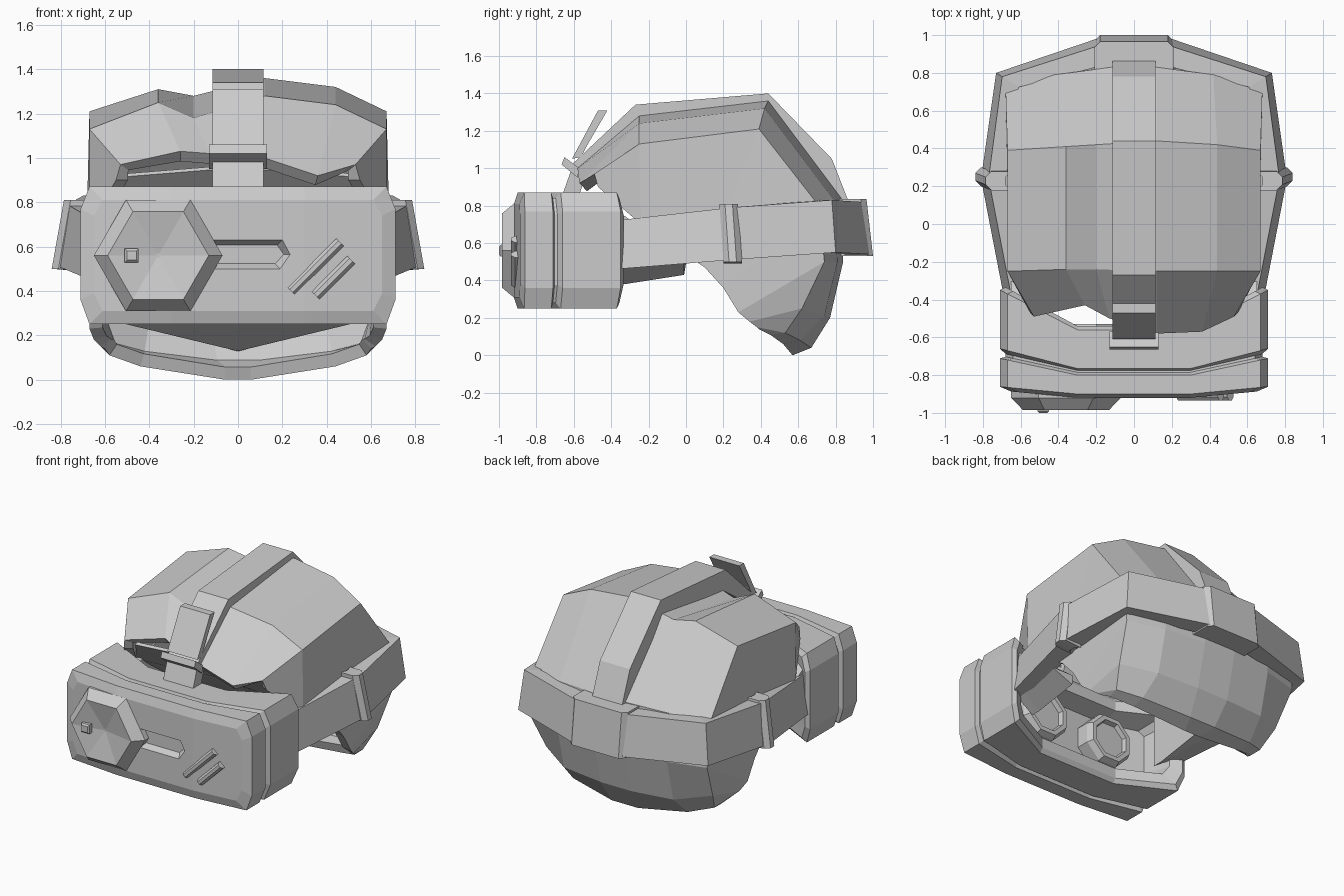
import bpy, bmesh, math
from mathutils import Vector

if "Cube" in bpy.data.objects:
    bpy.data.objects.remove(bpy.data.objects["Cube"], do_unlink=True)

grey = bpy.data.materials.new("plain_grey")
grey.use_nodes = True
grey.diffuse_color = (0.6, 0.6, 0.6, 1)
grey.node_tree.nodes["Principled BSDF"].inputs["Base Color"].default_value = (0.6, 0.6, 0.6, 1)


def build(name, verts, faces, fix_normals=True):
    mesh = bpy.data.meshes.new(name)
    mesh.from_pydata([tuple(v) for v in verts], [], faces)
    if fix_normals:
        bm = bmesh.new()
        bm.from_mesh(mesh)
        bmesh.ops.recalc_face_normals(bm, faces=bm.faces)
        bm.to_mesh(mesh)
        bm.free()
    mesh.materials.append(grey)
    obj = bpy.data.objects.new(name, mesh)
    bpy.context.collection.objects.link(obj)
    return obj


def loft(name, rings, caps=None):
    """Join closed rings of equal length; caps lists the index groups of each end."""
    n = len(rings[0])
    caps = caps or [list(range(n))]
    faces = [(k * n + i, k * n + (i + 1) % n, (k + 1) * n + (i + 1) % n, (k + 1) * n + i)
             for k in range(len(rings) - 1) for i in range(n)]
    last = (len(rings) - 1) * n
    faces += caps + [[i + last for i in c] for c in caps]
    return build(name, [p for r in rings for p in r], faces)


def sheet(name, rows):
    """Join open rows, running from -x to +x, into an upward facing sheet."""
    n = len(rows[0])
    faces = [(i * n + j, i * n + j + 1, (i + 1) * n + j + 1, (i + 1) * n + j)
             for i in range(len(rows) - 1) for j in range(n - 1)]
    return build(name, [p for r in rows for p in r], faces, fix_normals=False)


def thicken(obj, amount):
    shell = obj.modifiers.new("thickness", 'SOLIDIFY')
    shell.thickness = amount
    shell.offset = -1


def side_prism(name, outline, x0, x1):
    return loft(name, [[(x, y, z) for y, z in outline] for x in (x0, x1)])


def polygon(cx, cz, r, sides, y, turn=0.0):
    return [(cx + r * math.cos(math.tau * i / sides + turn), y,
             cz + r * math.sin(math.tau * i / sides + turn)) for i in range(sides)]


# Headset body: bowed rings from the front face, over the groove, to the hollow back
def body_ring(inset, y_mid, y_side):
    half, top, low = 0.67 - inset, 0.87 - inset, 0.25 + inset
    right = [(0.3, top), (half, top), (half + 0.04, 0.77 - inset / 2),
             (half + 0.04, 0.36 + inset / 2), (half, low), (0.3, low)]
    ring = right + [(-x, z) for x, z in reversed(right)]
    return [(x, y_mid + (y_side - y_mid) * (abs(x) - 0.3) / 0.37, z) for x, z in ring]


steps = [(0.06, -0.92, -0.885), (0, -0.9, -0.865), (0, -0.8, -0.72), (0.03, -0.785, -0.705),
         (0.03, -0.775, -0.69), (0, -0.765, -0.67), (0, -0.56, -0.37), (0.03, -0.54, -0.34),
         (0.1, -0.54, -0.35), (0.14, -0.66, -0.55)]
body = loft("headset_body", [body_ring(*s) for s in steps],
            [list(range(6)), list(range(6, 12)), [0, 5, 6, 11]])

# Recessed slot with sloping walls in the front face
slot = [(-0.18, 0.065), (0.2, 0.065), (0.235, 0), (0.19, -0.065), (-0.18, -0.065)]
cutter = loft("slot_cutter", [[(x * sx, y, 0.565 + z * sz) for x, z in slot]
                              for y, sx, sz in ((-0.95, 1.05, 1.25), (-0.92, 1, 1), (-0.88, 0.88, 0.65))])
cutter.hide_render = True
cutter.hide_viewport = True
cut = body.modifiers.new("slot", 'BOOLEAN')
cut.operation = 'DIFFERENCE'
cut.solver = 'EXACT'
cut.object = cutter

# Hexagonal dish and its small knob
hexes = [(0.29, -0.86), (0.29, -0.92), (0.228, -0.985), (0.01, -0.945)]
loft("hex_dish", [polygon(-0.36, 0.56, r, 6, y) for r, y in hexes])
loft("dish_knob", [polygon(-0.48, 0.56, r, 4, y, math.pi / 4)
                   for r, y in ((0.044, -0.94), (0.044, -0.99), (0.03, -1.0))])

# Ridged diagonal bars on the front
for name, x0, z0, x1, z1 in (("upper_bar", 0.24, 0.40, 0.46, 0.62), ("lower_bar", 0.35, 0.38, 0.51, 0.54)):
    a, b = Vector((x0, 0, z0)), Vector((x1, 0, z1))
    side = Vector((-1, 0, 1)).normalized() * 0.024
    loft(name, [[p + Vector((0, y, 0)) for p in (a + side * k, b + side * k, b - side * k, a - side * k)]
                for y, k in ((-0.86, 1), (-0.915, 1), (-0.935, 0.4))])

for s, label in ((1, "left"), (-1, "right")):
    # Lens and cheek pad inside the headset
    profile = [(0.18, -0.68), (0.18, -0.57), (0.16, -0.53), (0.13, -0.53), (0.12, -0.56)]
    loft(label + "_lens", [polygon(s * 0.26, 0.55, r, 8, y, math.pi / 8) for r, y in profile])
    pad = [(-0.4, 0.78), (-0.32, 0.74), (0.0, 0.49), (-0.01, 0.43), (-0.33, 0.38), (-0.4, 0.38)]
    loft(label + "_cheek_pad", [[(s * 0.5, y, z) for y, z in pad],
                                [(s * 0.65, y, max(z, 0.49 + 0.02 * y)) for y, z in pad]])

    # Strap clip at each side, leaning slightly forward
    clip = [(0.84, 0.5), (0.785, 0.81), (0.68, 0.81), (0.72, 0.49)]
    loft(label + "_strap_clip", [[(s * (x - d), y - 0.07 * (z - 0.5), z) for x, z in clip]
                                 for y, d in ((0.2, 0.03), (0.23, 0), (0.27, 0), (0.3, 0.03))])

# Head strap: thick leaning band around the sides and back
path = [(0.69, -0.38, 0.46, 0.72, 1, 0), (0.81, 0.24, 0.51, 0.79, 1, 0),
        (0.73, 0.8, 0.55, 0.83, 0.8, 0.5), (0.2, 0.98, 0.54, 0.82, 0, 1)]


def band_ring(x, y, low, top, dx, dy, s):
    return [(s * (x - dx * d), y - dy * d, z)
            for d, z in ((0, low), (0.04, top), (0.15, top), (0.13, low))]


loft("head_strap", [band_ring(*p, 1) for p in path] + [band_ring(*p, -1) for p in reversed(path)])

# Thicker back panel with bevelled ends
panel = [(1.0, 0.53), (0.965, 0.835), (0.82, 0.835), (0.82, 0.53)]
loft("back_panel", [[(x, y - d, z) for y, z in panel]
                    for x, d in ((-0.21, 0.03), (-0.18, 0), (0.18, 0), (0.21, 0.03))])

# Top strap with buckle and loose tab
side_prism("top_strap", [(-0.66, 0.86), (-0.6, 1.03), (-0.27, 1.34), (0.44, 1.4), (0.78, 1.05),
                         (0.87, 0.82), (0.78, 0.8), (0.42, 1.28), (-0.25, 1.2), (-0.54, 0.95),
                         (-0.57, 0.86)], -0.115, 0.115)
side_prism("strap_buckle", [(-0.65, 1.06), (-0.57, 1.0), (-0.58, 0.95), (-0.665, 1.02)], -0.13, 0.13)
side_prism("strap_tab", [(-0.61, 1.05), (-0.47, 1.31), (-0.42, 1.31), (-0.53, 1.12), (-0.56, 1.06)],
           -0.115, 0.115)

# Hair shell: rows from the fringe over the crown to the nape, each from side rim to centre
rows = [[(0.55, -0.47, 0.9), (0.53, -0.49, 0.97), (0.36, -0.57, 0.92), (0.12, -0.58, 1.0)],
        [(0.67, -0.24, 0.7), (0.67, -0.25, 1.13), (0.44, -0.25, 1.24), (0.12, -0.25, 1.28)],
        [(0.67, 0.1, 0.47), (0.67, 0.39, 1.21), (0.44, 0.42, 1.32), (0.12, 0.44, 1.36)],
        [(0.67, 0.2, 0.36), (0.68, 0.71, 0.8), (0.42, 0.79, 0.83), (0.12, 0.83, 0.84)],
        [(0.67, 0.28, 0.23), (0.68, 0.74, 0.5), (0.42, 0.81, 0.5), (0.12, 0.84, 0.5)],
        [(0.65, 0.34, 0.18), (0.64, 0.62, 0.25), (0.42, 0.74, 0.21), (0.12, 0.77, 0.2)],
        [(0.62, 0.38, 0.15), (0.59, 0.53, 0.12), (0.44, 0.61, 0.08), (0.1, 0.67, 0.04)],
        [(0.6, 0.39, 0.14), (0.58, 0.45, 0.11), (0.44, 0.52, 0.06), (0.06, 0.57, 0.0)]]
# The right side has a parting beside the strap
parting = {0: [(-0.26, -0.43, 1.03), (-0.13, -0.5, 1.02)],
           1: [(-0.36, -0.24, 1.25), (-0.2, -0.24, 1.18)],
           2: [(-0.36, 0.41, 1.31), (-0.2, 0.42, 1.28)]}
full = []
for i, row in enumerate(rows):
    other = [(-x, y, z) for x, y, z in row]
    full.append(other[:2] + parting.get(i, other[2:]) + row[::-1])
thicken(sheet("hair_shell", full), 0.06)

# Underside closing the hair, from the fringe down to the nape
under = [(0.5, -0.4, 0.93, -0.41, 0.97), (0.63, -0.2, 0.72, -0.2, 0.76),
         (0.63, 0.12, 0.5, 0.14, 0.53), (0.56, 0.5, 0.28, 0.66, 0.145)]
thicken(sheet("hair_underside", [[(-x, y, z), (0, yc, zc), (x, y, z)] for x, y, z, yc, zc in under]), 0.02)
